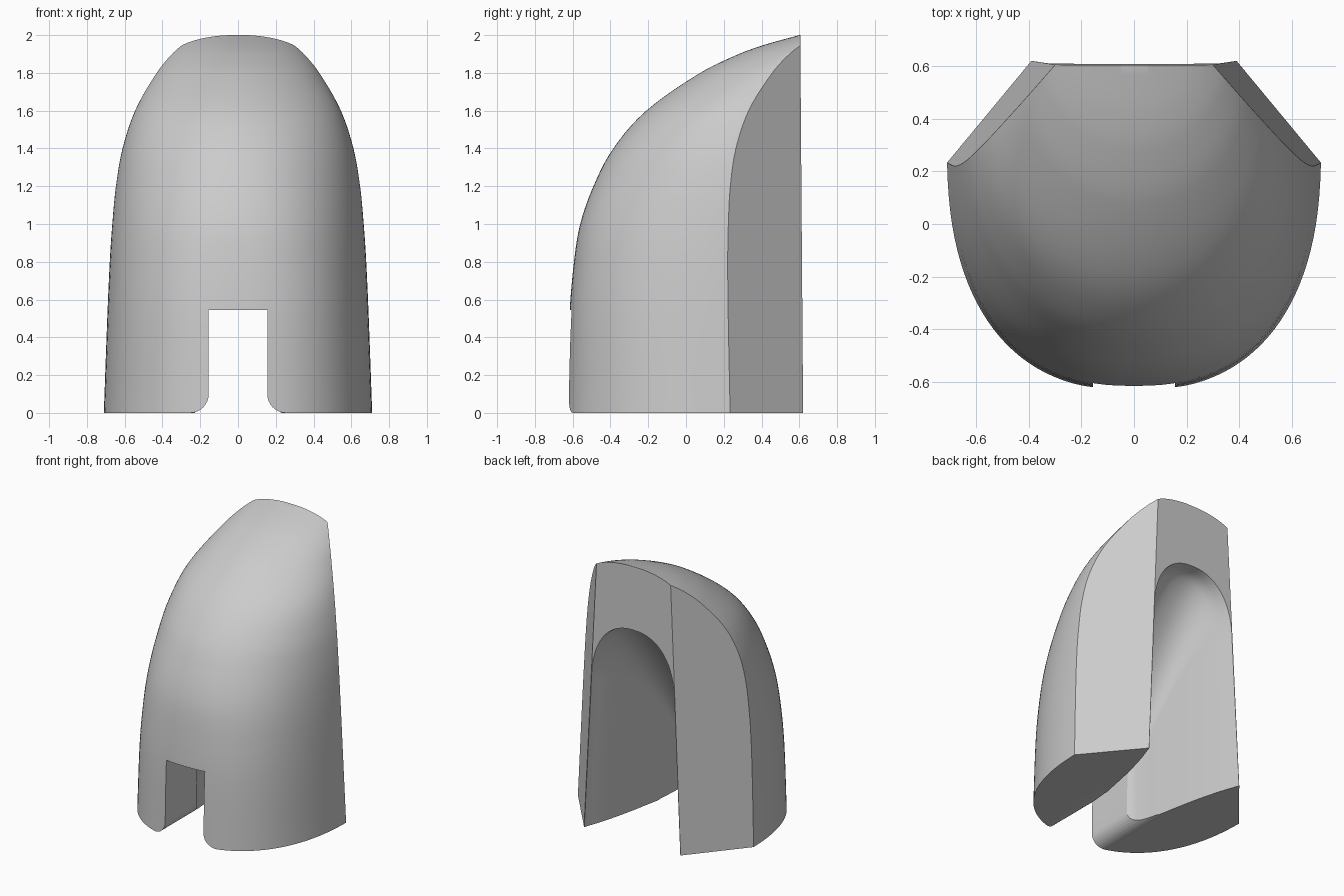
import bpy, bmesh, math
from mathutils import Vector

if "Cube" in bpy.data.objects:
    bpy.data.objects.remove(bpy.data.objects["Cube"])


def smooth_keys(keys, steps):
    """Catmull-Rom interpolation through rows of numbers, first column as parameter."""
    rows = []
    for i in range(len(keys) - 1):
        a, b = keys[i], keys[i + 1]
        p, n = keys[max(i - 1, 0)], keys[min(i + 2, len(keys) - 1)]
        for s in range(steps):
            t = s / steps
            row = [a[0] + (b[0] - a[0]) * t]
            for k in range(1, len(a)):
                span = b[0] - a[0]
                m0 = (b[k] - p[k]) / (b[0] - p[0]) * span
                m1 = (n[k] - a[k]) / (n[0] - a[0]) * span
                row.append((2*t**3 - 3*t**2 + 1) * a[k] + (t**3 - 2*t**2 + t) * m0
                           + (3*t**2 - 2*t**3) * b[k] + (t**3 - t**2) * m1)
            rows.append(row)
    rows.append(list(keys[-1]))
    return rows


def power(value, exponent):
    """Signed power, for superellipse curves."""
    return math.copysign(abs(value) ** exponent, value)


def loft(name, rings, cuts=()):
    """Skin closed rings, cap the ends and slice with planes."""
    bm = bmesh.new()
    vs = [[bm.verts.new(p) for p in ring] for ring in rings]
    n = len(vs[0])
    for a, b in zip(vs, vs[1:]):
        for i in range(n):
            j = (i + 1) % n
            bm.faces.new((a[i], a[j], b[j], b[i]))
    bm.faces.new(vs[0][::-1])
    bm.faces.new(vs[-1])
    for co, no in cuts:
        geom = bm.verts[:] + bm.edges[:] + bm.faces[:]
        cut = bmesh.ops.bisect_plane(bm, geom=geom, dist=1e-5, plane_co=co,
                                     plane_no=no, clear_outer=True)
        edges = [e for e in cut["geom_cut"] if isinstance(e, bmesh.types.BMEdge)]
        bmesh.ops.holes_fill(bm, edges=edges, sides=0)
    bmesh.ops.recalc_face_normals(bm, faces=bm.faces[:])
    me = bpy.data.meshes.new(name)
    bm.to_mesh(me)
    bm.free()
    ob = bpy.data.objects.new(name, me)
    bpy.context.collection.objects.link(ob)
    return ob


# Domed body: height, front y, half width, half depth, squareness
body_keys = [
    (0, -.632, .711, .932, 2.42), (.5, -.618, .693, .918, 2.42),
    (.8, -.593, .68, .893, 2.34), (1, -.56, .667, .86, 2.24),
    (1.2, -.49, .648, .79, 2.12), (1.4, -.385, .612, .685, 2.02),
    (1.6, -.21, .545, .55, 1.96), (1.8, .075, .435, .44, 1.94),
    (1.9, .28, .365, .37, 1.94), (1.95, .42, .32, .32, 1.95), (2, .6, .28, .28, 2)]
SIDES = 120
body_rings = []
for z, front, rx, ry, square in smooth_keys(body_keys, 5):
    ring = []
    for i in range(SIDES):
        a = 2 * math.pi * i / SIDES
        ring.append((rx * power(math.sin(a), 2 / square),
                     front + ry - ry * power(math.cos(a), 2 / square), z))
    body_rings.append(ring)

# Flat back and the two slanted back corners
cuts = [(Vector((0, .62, 0)), Vector((0, 1, .0075)))]
for side in (1, -1):
    cuts.append((Vector((side * .39, .62, 0)), Vector((side * .38, .315, .02))))
body = loft("hollow_dome_body", body_rings, cuts)

# Arched cavity: y, half width, crown height, arch rise
cavity_keys = [(-.3, .13, .4, .08), (-.2, .19, .57, .14), (0, .23, .91, .23),
               (.28, .287, 1.3, .35), (.48, .34, 1.51, .44), (.62, .388, 1.54, .46),
               (.7, .41, 1.55, .46)]
cavity_rings = []
for y, w, h, rise in smooth_keys(cavity_keys, 5):
    ring = [(w * 1.012, y, -.1)]
    for i in range(33):
        a = math.pi * i / 32
        ring.append((power(math.cos(a), .87) * w * (1 - .12 * (h - rise)), y,
                     h - rise + rise * power(math.sin(a), .87)))
    ring.append((-w * 1.012, y, -.1))
    cavity_rings.append(ring)
cavity = loft("cavity_cutter", cavity_rings)

# Front slot with rounded lower corners
half = [(.155, .545)]
for i in range(9):
    a = math.pi / 2 * i / 8
    half.append((.255 - .1 * math.cos(a), .1 - .1 * math.sin(a)))
half.append((.255, -.1))
outline = half + [(-x, z) for x, z in reversed(half)]
slot = loft("slot_cutter", [[(x, y, z) for x, z in outline] for y in (-1, -.02)])

# Carve the body
for cutter in (cavity, slot):
    cutter.hide_render = True
    mod = body.modifiers.new(cutter.name, "BOOLEAN")
    mod.operation = "DIFFERENCE"
    mod.solver = "EXACT"
    mod.object = cutter
carved = bpy.data.meshes.new_from_object(
    body.evaluated_get(bpy.context.evaluated_depsgraph_get()))
body.modifiers.clear()
body.data = carved
for cutter in (cavity, slot):
    bpy.data.objects.remove(cutter)

# Plain grey finish
grey = bpy.data.materials.new("plain_grey")
grey.use_nodes = True
colour = (.6, .6, .6, 1)
grey.diffuse_color = colour
grey.node_tree.nodes["Principled BSDF"].inputs["Base Color"].default_value = colour
body.data.materials.clear()
body.data.materials.append(grey)

bpy.ops.object.select_all(action="DESELECT")
body.select_set(True)
bpy.context.view_layer.objects.active = body
bpy.ops.object.shade_smooth_by_angle(angle=math.radians(30))
